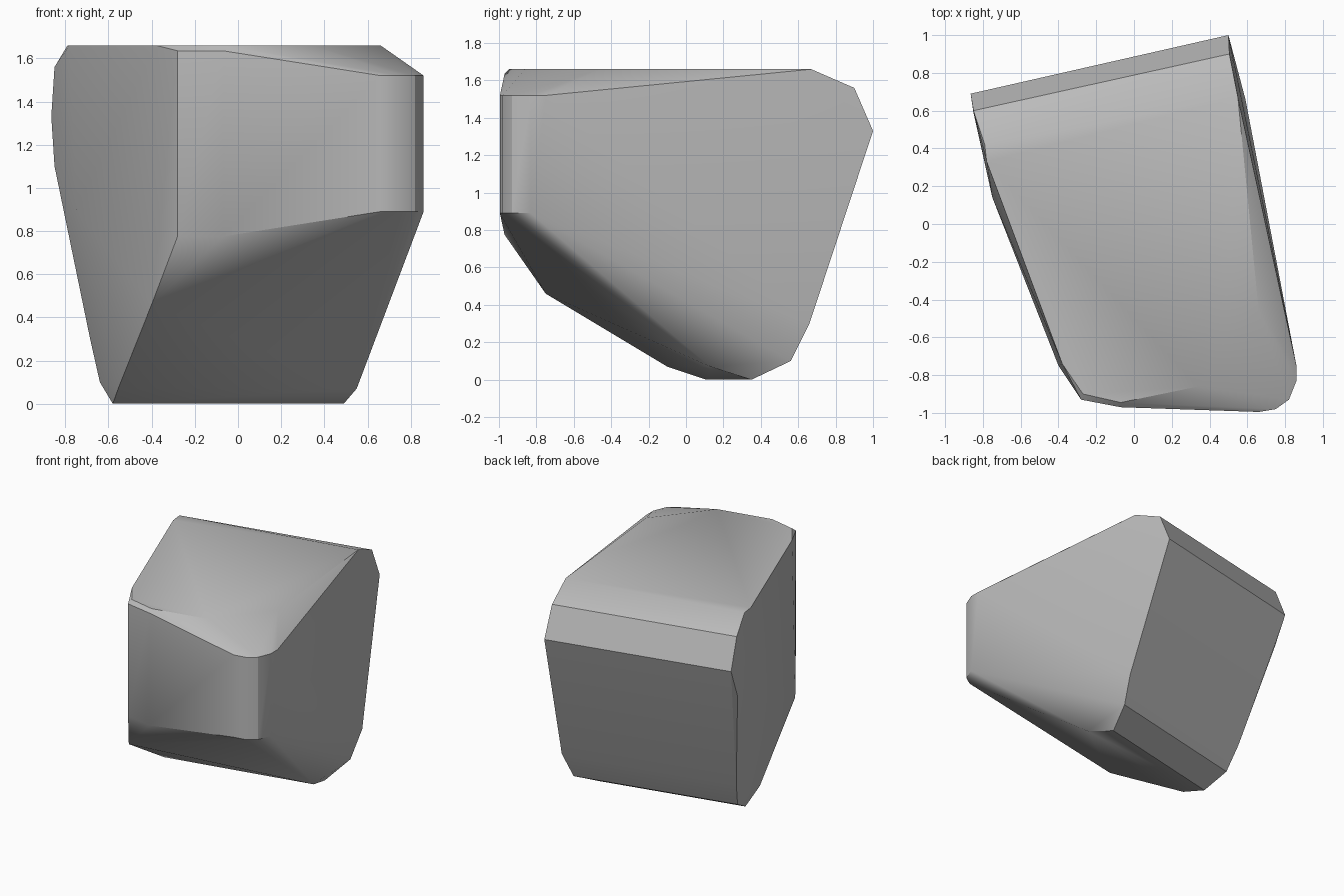
import bpy, bmesh
from math import radians

cube = bpy.data.objects.get("Cube")
if cube:
    bpy.data.objects.remove(cube, do_unlink=True)

# Weathered stone grey
stone = bpy.data.materials.new("stone_grey")
stone.use_nodes = True
grey = (0.5, 0.5, 0.5, 1)
stone.diffuse_color = grey
stone.node_tree.nodes["Principled BSDF"].inputs["Base Color"].default_value = grey

points = []


def row(right, left):
    """Add both ends of an edge running across the boulder."""
    points.extend([right, left])


# Back: slanted edges from the top chamfer round to the underside
row((0.55, 0.67, 1.66), (-0.79, 0.42, 1.66))
row((0.505, 0.90, 1.56), (-0.85, 0.60, 1.56))
row((0.50, 1.00, 1.33), (-0.865, 0.69, 1.33))
row((0.53, 0.90, 1.10), (-0.85, 0.59, 1.10))
row((0.59, 0.66, 0.30), (-0.685, 0.37, 0.30))
row((0.56, 0.56, 0.10), (-0.64, 0.29, 0.10))
row((0.49, 0.35, 0.00), (-0.58, 0.11, 0.00))
row((0.55, 0.13, 0.07), (-0.555, -0.10, 0.07))

# Rounded upright corner at the front
for x, y in [(0.66, -0.995), (0.75, -0.98), (0.82, -0.93), (0.86, -0.83)]:
    for z in (0.89, 1.52):
        points.append((x, y, z))

# Front face, narrow side
for x, y in [(-0.28, -0.93), (-0.07, -0.97)]:
    for z in (0.775, 1.635):
        points.append((x, y, z))
points.append((-0.40, -0.75, 0.46))

# Flat top with its cut front corner
for x, y in [(-0.78, 0.33), (-0.38, -0.74), (-0.27, -0.90),
             (-0.07, -0.945), (0.34, -0.86), (0.66, -0.46)]:
    points.append((x, y, 1.66))

# Slight swell of the two flanks
points += [(0.86, -0.75, 1.52), (0.635, 0.42, 0.45), (0.60, 0.59, 0.90),
           (-0.75, 0.14, 0.90)]

# Wrap the corners into one solid
bm = bmesh.new()
for p in points:
    bm.verts.new(p)
hull = bmesh.ops.convex_hull(bm, input=bm.verts[:])
loose = [v for v in bm.verts if not v.link_faces]
bmesh.ops.delete(bm, geom=loose, context="VERTS")
bmesh.ops.dissolve_limit(bm, angle_limit=radians(2), verts=bm.verts[:], edges=bm.edges[:])
bmesh.ops.recalc_face_normals(bm, faces=bm.faces[:])
mesh = bpy.data.meshes.new("boulder")
bm.to_mesh(mesh)
bm.free()
mesh.materials.append(stone)

boulder = bpy.data.objects.new("boulder", mesh)
bpy.context.collection.objects.link(boulder)
bpy.context.view_layer.objects.active = boulder
boulder.select_set(True)
bpy.ops.object.shade_smooth_by_angle(angle=radians(30))
